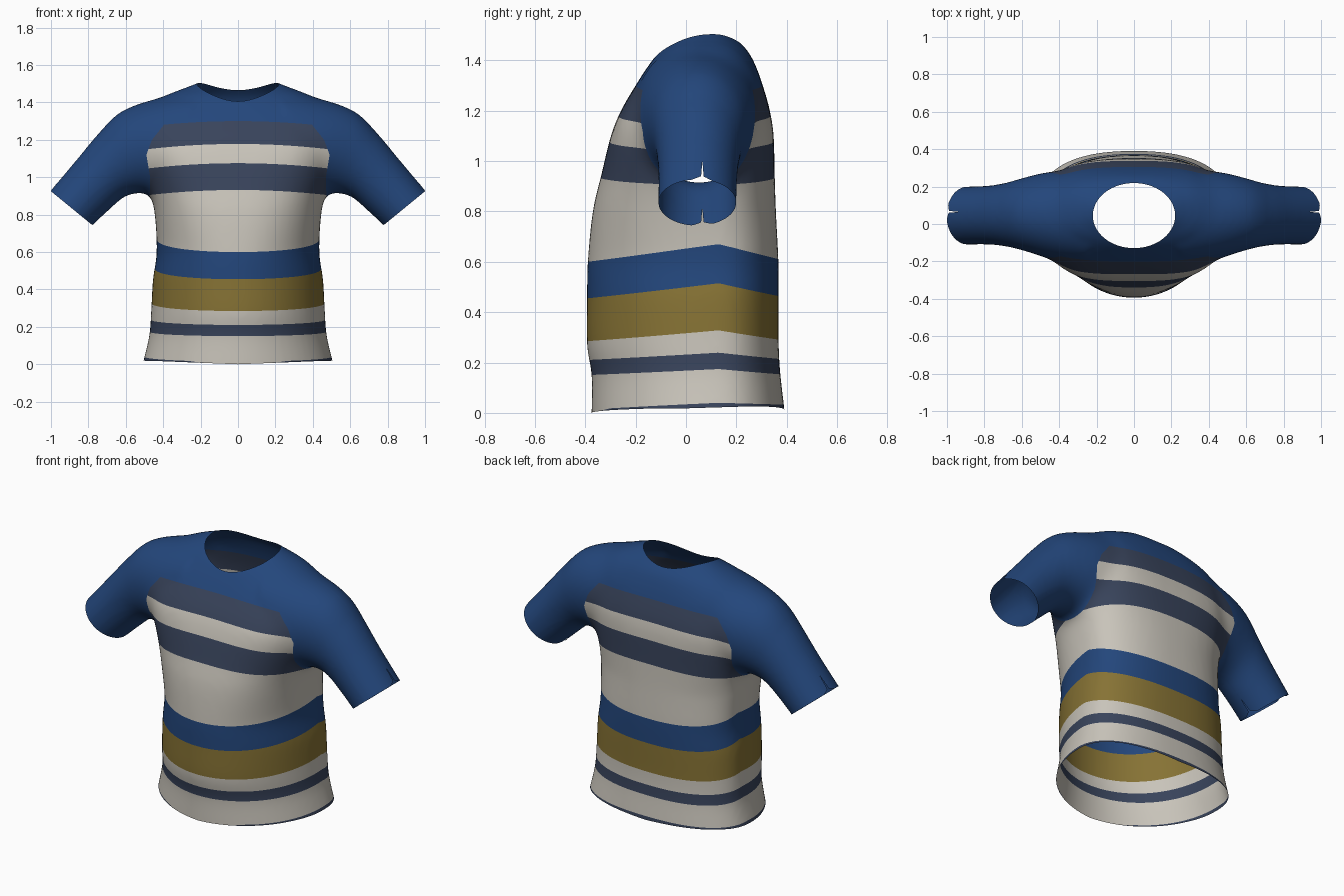
import bpy, bmesh, math

if "Cube" in bpy.data.objects:
    bpy.data.objects.remove(bpy.data.objects["Cube"])

# ---------- colours (linear) ----------
COLOURS = [("royal blue", (0.017, 0.062, 0.20)), ("slate navy", (0.040, 0.057, 0.105)),
           ("cream", (0.58, 0.55, 0.49)), ("mustard", (0.24, 0.17, 0.035))]
BLUE, SLATE, CREAM, MUSTARD = range(4)


def lerp_table(table, t):
    """Piecewise linear lookup."""
    if t <= table[0][0]:
        return table[0][1]
    for (a, va), (b, vb) in zip(table, table[1:]):
        if t <= b:
            return va + (vb - va) * (t - a) / (b - a)
    return table[-1][1]


def spline(rows, n=8):
    """Catmull-Rom interpolation of rows of numbers."""
    out = []
    for i in range(len(rows) - 1):
        p0, p1, p2 = rows[max(i - 1, 0)], rows[i], rows[i + 1]
        p3 = rows[min(i + 2, len(rows) - 1)]
        for k in range(n):
            t = k / n
            out.append([0.5 * (2 * b + (c - a) * t + (2 * a - 5 * b + 4 * c - d) * t * t
                               + (3 * b - a - 3 * c + d) * t ** 3)
                        for a, b, c, d in zip(p0, p1, p2, p3)])
    return out + [list(rows[-1])]


def loft(bm, rings):
    """Closed solid through a list of rings."""
    vs = [[bm.verts.new(p) for p in r] for r in rings]
    n = len(vs[0])
    for a, b in zip(vs, vs[1:]):
        for i in range(n):
            bm.faces.new((a[i], a[(i + 1) % n], b[(i + 1) % n], b[i]))
    bm.faces.new(vs[0])
    bm.faces.new(vs[-1])


def cut(bm, f, remove=False):
    """Cut the mesh along f = 0; optionally remove the side where f < 0."""
    val = {v: f(v.co) for v in bm.verts}
    new = []
    for e in list(bm.edges):
        v0, v1 = e.verts
        a, b = val[v0], val[v1]
        if a * b < 0:
            new.append(bmesh.utils.edge_split(e, v0, a / (a - b))[1])
    if new:
        bmesh.ops.connect_verts(bm, verts=new)
    if remove:
        dead = [fc for fc in bm.faces if f(fc.calc_center_median()) < 0]
        bmesh.ops.delete(bm, geom=dead, context='FACES')


# ---------- solid body: torso and two sleeves ----------
ANG = [2 * math.pi * i / 64 for i in range(64)]


def power(c, e):
    return math.copysign(abs(c) ** e, c)


def torso_ring(z, w, yf, yb):
    """Rounded at the belly, boxier at the chest; side seams lie behind the middle."""
    yc = lerp_table([(0.65, 0.12), (1.1, 0.06), (1.36, 0.06), (1.5, 0.08)], z)
    front = lerp_table([(0.2, 1.0), (0.6, 0.95), (0.9, 0.8), (1.15, 0.62), (1.32, 0.7), (1.43, 0.9)], z)
    back = lerp_table([(0.8, 0.85), (1.15, 0.7), (1.32, 0.75), (1.43, 0.9)], z)
    ring = []
    for t in ANG:
        s = math.sin(t)
        e, depth = (back, yb - yc) if s > 0 else (front, yc - yf)
        ring.append((w * power(math.cos(t), e), yc + depth * power(s, e), z))
    return ring


# torso rows: z, half width, front y, back y
TORSO = [(-0.08, 0.525, -0.375, 0.395), (0.0, 0.51, -0.375, 0.392), (0.15, 0.475, -0.375, 0.375),
         (0.27, 0.465, -0.393, 0.368), (0.45, 0.455, -0.393, 0.368), (0.6, 0.435, -0.39, 0.367),
         (0.8, 0.445, -0.37, 0.357), (0.95, 0.475, -0.335, 0.352), (1.1, 0.51, -0.298, 0.348),
         (1.2, 0.515, -0.258, 0.333), (1.3, 0.51, -0.2, 0.305), (1.37, 0.49, -0.155, 0.28),
         (1.43, 0.41, -0.11, 0.25), (1.475, 0.29, -0.06, 0.21), (1.51, 0.20, -0.02, 0.17)]
# sleeve rows: upper x, upper z, lower x, lower z, front y, back y
SLEEVE = [(0.22, 1.46, 0.36, 0.98, -0.2, 0.27), (0.41, 1.43, 0.47, 0.92, -0.19, 0.285),
          (0.61, 1.365, 0.575, 0.91, -0.145, 0.25), (0.74, 1.24, 0.63, 0.875, -0.12, 0.22),
          (0.86, 1.097, 0.69, 0.825, -0.11, 0.205), (1.003, 0.927, 0.778, 0.743, -0.11, 0.20),
          (1.045, 0.88, 0.82, 0.695, -0.11, 0.20)]

bm = bmesh.new()
loft(bm, [torso_ring(*row) for row in spline(TORSO)])
for s in (-1, 1):
    loft(bm, [[(s * ((ux + lx) / 2 + (ux - lx) / 2 * math.cos(t)),
                (yf + yb) / 2 + (yb - yf) / 2 * math.sin(t),
                (uz + lz) / 2 + (uz - lz) / 2 * math.cos(t)) for t in ANG]
              for ux, uz, lx, lz, yf, yb in spline(SLEEVE)])
bmesh.ops.recalc_face_normals(bm, faces=bm.faces)
mesh = bpy.data.meshes.new("shirt")
bm.to_mesh(mesh)
bm.free()
shirt = bpy.data.objects.new("shirt", mesh)
bpy.context.collection.objects.link(shirt)
bpy.context.view_layer.objects.active = shirt
shirt.select_set(True)

# merge into one skin, then blend the armholes
remesh = shirt.modifiers.new("merge", 'REMESH')
remesh.mode = 'VOXEL'
remesh.voxel_size = 0.015
bpy.ops.object.modifier_apply(modifier="merge")
group = shirt.vertex_groups.new(name="armholes")
for v in mesh.vertices:
    if v.co.z > 0.78:
        w = lerp_table([(0.3, 0), (0.42, 1), (0.58, 1), (0.7, 0)], abs(v.co.x))
        group.add([v.index], w * min(1, (v.co.z - 0.78) / 0.1), 'REPLACE')
for name, steps in (("soften", 8), ("blend", 90)):
    m = shirt.modifiers.new(name, 'SMOOTH')
    m.factor = 0.5
    m.iterations = steps
    if name == "blend":
        m.vertex_group = "armholes"
    bpy.ops.object.modifier_apply(modifier=name)


# ---------- openings ----------
def hem(p):
    return p.z - 0.018 * min(1, abs(p.x) / 0.45) - 0.012 * max(0, p.y) / 0.39


def past_cuff(p):
    return 0.634 * (abs(p.x) - 0.89) - 0.775 * (p.z - 0.835)


def cuff(p):
    if abs(p.x) < 0.6:
        return 1
    return -past_cuff(p) - 0.02 * max(0, 1 - abs(p.y - 0.065) / 0.04)


def slit(p):
    if abs(p.x) < 0.6:
        return 1
    return abs(p.y - 0.065) - 0.006 * min(1, 1 + past_cuff(p) / 0.1)


def neck(p):
    if p.z < 1.2:
        return 1
    return (p.x / 0.22) ** 2 + ((p.y - 0.045) / 0.174) ** 2 - 1


# ---------- stripe layout ----------
def level(p):
    """Height along the cloth: stripes rise at the sides low down, dip higher up."""
    side = lerp_table([(-0.39, 0), (0.13, 1), (0.37, 0.15)], p.y)
    if p.z < 0.08:
        side = lerp_table([(-0.37, 0), (-0.3, 0.4), (0.13, 1), (0.37, 0.8)], p.y)
    amount = lerp_table([(0, 0.05), (0.12, 0.02), (0.25, 0.03), (0.3, 0.04), (0.45, 0.055), (0.65, 0.07)], p.z)
    high = min(1, max(0, (p.z - 0.72) / 0.18))
    return p.z - (1 - high) * side * amount + high * 0.12 * p.x ** 2


def armhole(p):
    if p.z < 0.8 and abs(p.x) < 0.58:
        return -1
    return abs(p.x) - lerp_table([(0.8, 0.475), (1.0, 0.47), (1.12, 0.49),
                                  (1.2, 0.46), (1.3, 0.38)], p.z)


STRIPES = [(0.0, SLATE), (0.15, CREAM), (0.21, SLATE), (0.285, CREAM), (0.455, MUSTARD),
           (0.60, BLUE), (0.932, CREAM), (1.075, SLATE), (1.178, CREAM), (1.3, SLATE)]

mesh.materials.clear()
for name, rgb in COLOURS:
    mat = bpy.data.materials.new(name)
    mat.diffuse_color = (*rgb, 1)
    mat.use_nodes = True
    mat.node_tree.nodes["Principled BSDF"].inputs["Base Color"].default_value = mat.diffuse_color
    mesh.materials.append(mat)

bm = bmesh.new()
bm.from_mesh(mesh)
bmesh.ops.triangulate(bm, faces=bm.faces)
cut(bm, lambda p: p.y - 0.065)
for opening in (hem, cuff, slit, neck):
    cut(bm, opening, remove=True)
for top, _ in STRIPES:
    cut(bm, lambda p: level(p) - top)
cut(bm, armhole)

# colour faces by height, sleeves and yoke in blue
for fc in bm.faces:
    c = fc.calc_center_median()
    h = level(c)
    fc.material_index = BLUE
    if armhole(c) < 0:
        fc.material_index = next((col for top, col in STRIPES if h < top), BLUE)
    fc.smooth = True
bm.to_mesh(mesh)
bm.free()
